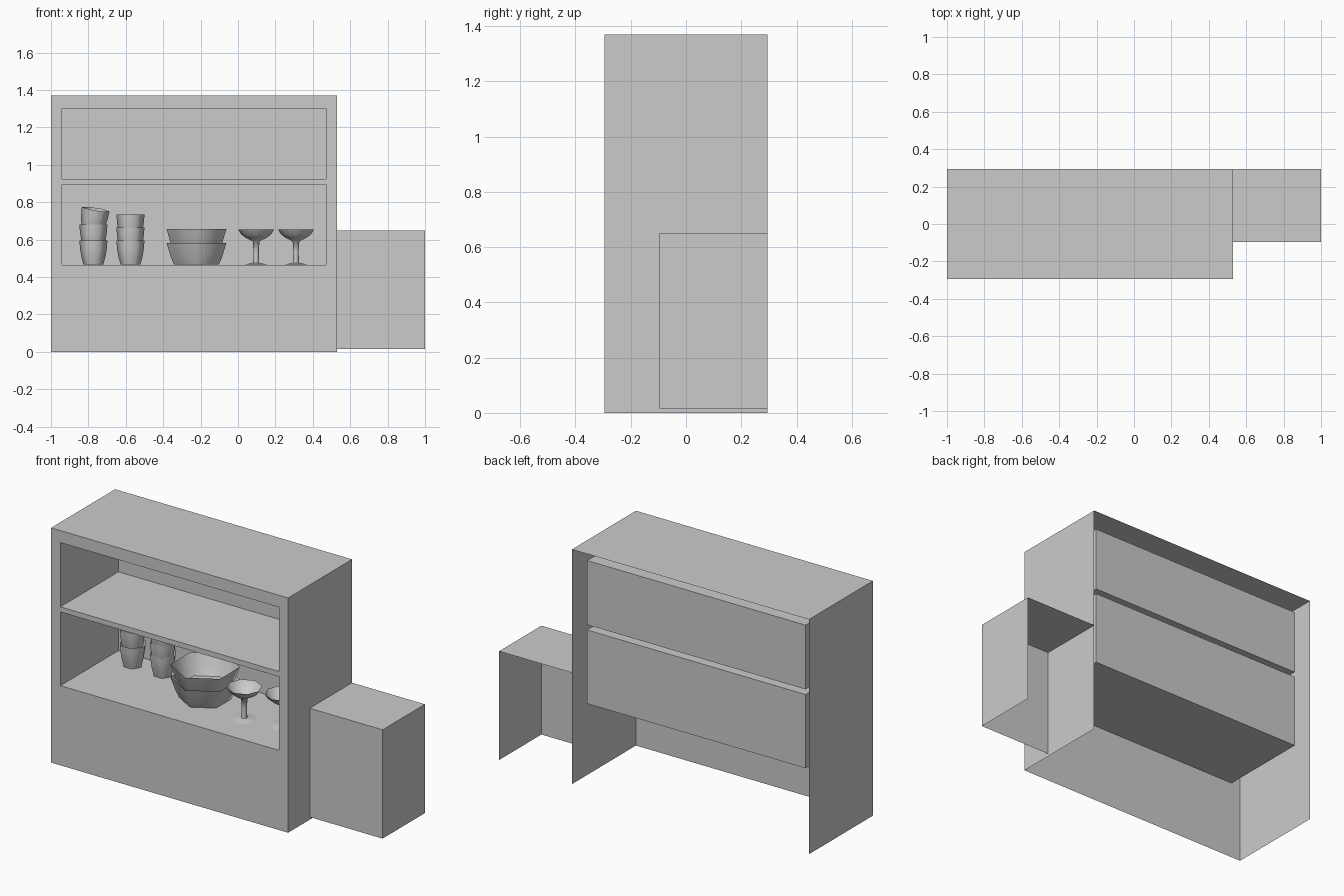
import bpy, bmesh, math
from mathutils import Matrix

if "Cube" in bpy.data.objects:
    bpy.data.objects.remove(bpy.data.objects["Cube"])


def finish(bm, name):
    mesh = bpy.data.meshes.new(name)
    bm.to_mesh(mesh)
    bm.free()
    ob = bpy.data.objects.new(name, mesh)
    bpy.context.collection.objects.link(ob)
    return ob


def box_shell(name, lo, hi, open_sides):
    """Thin box without the sides whose outward normals are listed."""
    bm = bmesh.new()
    bmesh.ops.create_cube(bm, size=1)
    for v in bm.verts:
        v.co = [lo[i] if v.co[i] < 0 else hi[i] for i in range(3)]
    bm.normal_update()
    drop = [f for f in bm.faces
            if any(f.normal.dot(Matrix.Identity(3)[abs(s) - 1]) * math.copysign(1, s) > 0.9
                   for s in open_sides)]
    bmesh.ops.delete(bm, geom=drop, context='FACES')
    return finish(bm, name)


def lathe(name, profile, sides, loc, turn=0.0, tilt=None):
    """Open vessel: closed base polygon plus rings following (radius, height)."""
    bm = bmesh.new()
    rings = [[bm.verts.new((r * math.cos(turn + k * math.tau / sides),
                            r * math.sin(turn + k * math.tau / sides), z))
              for k in range(sides)] for r, z in profile]
    bm.faces.new(rings[0][::-1])
    for a, b in zip(rings, rings[1:]):
        for k in range(sides):
            n = (k + 1) % sides
            bm.faces.new((a[k], a[n], b[n], b[k]))
    if tilt:
        bmesh.ops.transform(bm, matrix=tilt, verts=bm.verts)
    ob = finish(bm, name)
    ob.location = loc
    bpy.ops.object.select_all(action='DESELECT')
    ob.select_set(True)
    bpy.context.view_layer.objects.active = ob
    bpy.ops.object.shade_smooth_by_angle(angle=math.radians(62))
    return ob


# Cabinet shell, open at front, back and underneath (axis 1=x 2=y 3=z)
L, R, F, B, TOP = -1.0, 0.53, -0.295, 0.295, 1.37
NL, NR, NB = -0.94, 0.47, 0.24
niches = [(0.465, 0.895), (0.925, 1.30)]
box_shell("cabinet_shell", (L, F, 0), (R, B, TOP), (-2, 2, -3))

# Front panel: grid of quads leaving out the two niche openings
bm = bmesh.new()
xs = [L, NL, NR, R]
zs = [0, 0.465, 0.895, 0.925, 1.30, TOP]
grid = [[bm.verts.new((x, F, z)) for x in xs] for z in zs]
for j in range(5):
    for i in range(3):
        if i == 1 and j in (1, 3):
            continue
        bm.faces.new((grid[j][i], grid[j][i + 1], grid[j + 1][i + 1], grid[j + 1][i]))
finish(bm, "cabinet_front")

# Niche linings
for name, (z0, z1) in zip(("lower_niche", "upper_niche"), niches):
    box_shell(name, (NL, F, z0), (NR, NB, z1), (-2,))

# Low side counter, open at back, underneath and against the cabinet
box_shell("side_counter", (R, -0.095, 0.015), (1.0, B, 0.65), (2, -3, -1))

# Stacked cups
FLOOR = 0.466
cup = [(0.053, 0), (0.066, 0.05), (0.072, 0.09), (0.075, 0.129)]
lean = Matrix.Rotation(math.radians(9), 4, 'Y') @ Matrix.Rotation(math.radians(6), 4, 'X')
for s, (x, y, step) in enumerate([(-0.773, 0.135, 0.085), (-0.575, 0.13, 0.069)]):
    for k in range(3):
        tilted = s == 0 and k == 2
        lathe(f"cup_{s + 1}_{k + 1}", cup, 6,
              (x - (0.008 if tilted else 0), y, FLOOR + k * step),
              tilt=lean if tilted else None)

# Nested bowls
bowl = [(0.138, 0), (0.158, 0.04), (0.185, 0.117)]
for k in range(2):
    lathe(f"bowl_{k + 1}", bowl, 6, (-0.222, 0.014, FLOOR + k * 0.073), math.pi / 6)

# Stemmed glasses
goblet = [(0.07, 0), (0.016, 0.009), (0.014, 0.07), (0.018, 0.125),
          (0.055, 0.143), (0.08, 0.162), (0.096, 0.188)]
for k, (x, y) in enumerate([(0.097, -0.08), (0.31, -0.03)]):
    lathe(f"stemmed_glass_{k + 1}", goblet, 8, (x, y, FLOOR))
